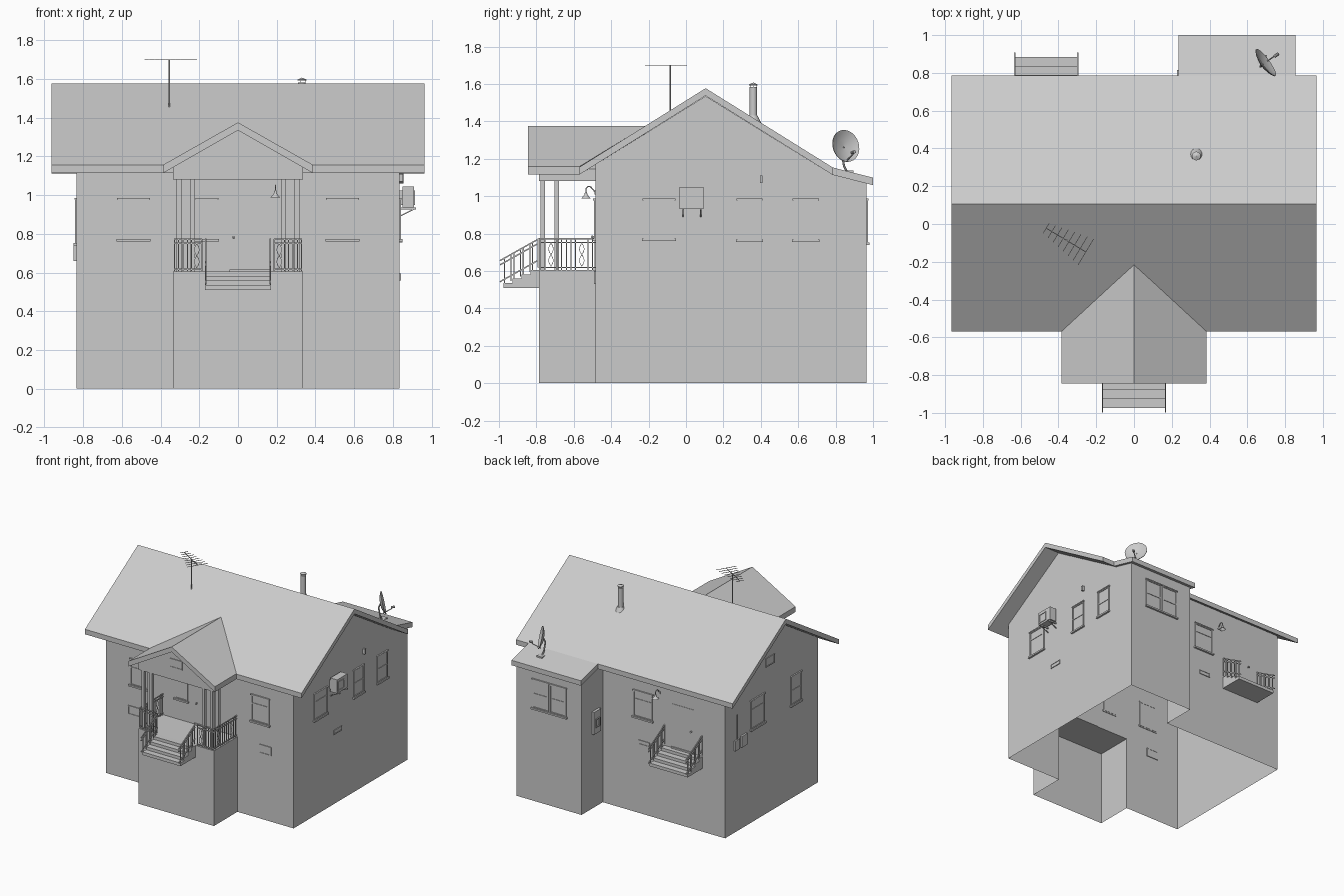
import bpy, bmesh, math
from mathutils import Vector, Matrix

if "Cube" in bpy.data.objects:
    bpy.data.objects.remove(bpy.data.objects["Cube"])

parts = {}
SMOOTH = {"chimney_pipe", "satellite_dish", "wall_lamps", "door_knobs"}


def bm_of(name):
    if name not in parts:
        parts[name] = bmesh.new()
    return parts[name]


def poly(name, pts):
    bm = bm_of(name)
    bm.faces.new([bm.verts.new(p) for p in pts])


def box(name, lo, hi):
    lo, hi = Vector(lo), Vector(hi)
    m = Matrix.Translation((lo + hi) / 2) @ Matrix.Diagonal((*(abs(c) for c in hi - lo), 1))
    bmesh.ops.create_cube(bm_of(name), size=1, matrix=m)


def bridge(name, a, b):
    """Solid between two matching outlines."""
    bm = bm_of(name)
    va, vb = [bm.verts.new(p) for p in a], [bm.verts.new(p) for p in b]
    bm.faces.new(va)
    bm.faces.new(vb[::-1])
    for i in range(len(va)):
        j = (i + 1) % len(va)
        bm.faces.new((va[i], vb[i], vb[j], va[j]))


def rod(name, p, q, r=0.003, n=4):
    p, q = Vector(p), Vector(q)
    m = Matrix.Translation((p + q) / 2) @ (q - p).to_track_quat('Z', 'Y').to_matrix().to_4x4()
    if n == 4:
        m = m @ Matrix.Rotation(math.pi / 4, 4, 'Z')
    bmesh.ops.create_cone(bm_of(name), cap_ends=True, segments=n, radius1=r, radius2=r,
                          depth=(q - p).length, matrix=m)


def path(name, pts, r=0.003, n=6):
    for p, q in zip(pts, pts[1:]):
        rod(name, p, q, r, n)


def lathe(name, profile, origin, axis=(0, 0, 1), n=20):
    bm = bm_of(name)
    m = Matrix.Translation(origin) @ Vector(axis).to_track_quat('Z', 'Y').to_matrix().to_4x4()
    rings = [[bm.verts.new(m @ Vector((r * math.cos(2 * math.pi * i / n), r * math.sin(2 * math.pi * i / n), z)))
              for i in range(n)] for r, z in profile]
    for a, b in zip(rings, rings[1:]):
        for i in range(n):
            bm.faces.new((a[i], a[(i + 1) % n], b[(i + 1) % n], b[i]))


# wall sides: u runs along the wall, d is the distance outward
SIDES = {"front": lambda u, d, z: (u, -0.485 - d, z), "back": lambda u, d, z: (u, 0.695 + d, z),
         "right": lambda u, d, z: (0.835 + d, u, z), "left": lambda u, d, z: (-0.835 - d, u, z),
         "annex": lambda u, d, z: (u, 0.965 + d, z), "annex_side": lambda u, d, z: (0.255 - d, u, z),
         "porch": lambda u, d, z: (u, -0.785 - d, z)}


def wbox(name, side, u0, u1, z0, z1, d0, d1):
    a, b = Vector(SIDES[side](u0, d0, z0)), Vector(SIDES[side](u1, d1, z1))
    box(name, [min(*c) for c in zip(a, b)], [max(*c) for c in zip(a, b)])


def frame(name, side, u0, u1, z0, z1, t, d):
    for a, b, c, e in ((u0, u0 + t, z0, z1), (u1 - t, u1, z0, z1), (u0, u1, z0, z0 + t), (u0, u1, z1 - t, z1)):
        wbox(name, side, a, b, c, e, -0.006, d)


def window(side, u0, u1, z0=0.77, z1=0.98, bar=0.68):
    wbox("window_glass", side, u0, u1, z0, z1, -0.004, 0.002)
    frame("window_frames", side, u0, u1, z0, z1, 0.01, 0.007)
    zb = z0 + (z1 - z0) * bar
    wbox("window_frames", side, u0, u1, zb - 0.005, zb + 0.005, -0.004, 0.006)
    wbox("window_sills", side, u0 - 0.008, u1 + 0.008, z0 - 0.01, z0 + 0.003, -0.004, 0.015)
    wbox("window_sills", side, u0 - 0.005, u1 + 0.005, z1 - 0.003, z1 + 0.006, -0.004, 0.011)


def vent(side, u0, u1, z0, z1):
    wbox("vents", side, u0, u1, z0, z1, -0.004, 0.002)
    frame("vents", side, u0, u1, z0, z1, 0.006, 0.006)


# house walls: open-bottomed shell with rear annex
W, F, B, A = 0.835, -0.485, 0.695, 0.965
poly("walls", [(-W, F, 0), (-0.335, F, 0), (-0.335, F, 0.605), (0.335, F, 0.605),
               (0.335, F, 0), (W, F, 0), (W, F, 1.168), (-W, F, 1.168)])
poly("walls", [(W, y, z) for y, z in ((F, 0), (A, 0), (A, 1.068), (0.785, 1.113), (0.105, 1.535), (F, 1.168))])
poly("walls", [(-W, y, z) for y, z in ((F, 0), (B, 0), (B, 1.168), (0.105, 1.535), (F, 1.168))])
poly("walls", [(-W, B, 0), (0.255, B, 0), (0.255, B, 1.168), (-W, B, 1.168)])
poly("walls", [(0.255, y, z) for y, z in ((B, 0), (A, 0), (A, 1.068), (0.785, 1.113), (B, 1.168))])
poly("walls", [(0.255, A, 0), (W, A, 0), (W, A, 1.068), (0.255, A, 1.068)])

# porch base, deck and gable block
Y = -0.785
poly("porch_base", [(-0.335, Y, 0), (0.335, Y, 0), (0.335, Y, 0.605), (-0.335, Y, 0.605)])
poly("porch_base", [(-0.335, Y, 0.605), (0.335, Y, 0.605), (0.335, F, 0.605), (-0.335, F, 0.605)])
for s in (-0.335, 0.335):
    poly("porch_base", [(s, Y, 0), (s, F, 0), (s, F, 0.605), (s, Y, 0.605)])
gable = [(-0.335, 1.08), (0.335, 1.08), (0.335, 1.146), (0, 1.335), (-0.335, 1.146)]
bridge("porch_gable", [(x, Y, z) for x, z in gable], [(x, F, z) for x, z in gable])

# roofs
main = [(-0.57, 1.155), (0.105, 1.577), (0.785, 1.153), (0.785, 1.113), (0.105, 1.537), (-0.57, 1.115)]
bridge("main_roof", [(-0.965, y, z) for y, z in main], [(0.965, y, z) for y, z in main])
annex = [(0.785, 1.153), (1.0, 1.099), (1.0, 1.059), (0.785, 1.113)]
bridge("annex_roof", [(0.235, y, z) for y, z in annex], [(0.855, y, z) for y, z in annex])
chev = [(-0.385, 1.158, -0.57), (0, 1.376, -0.215), (0.385, 1.158, -0.57),
        (0.385, 1.115, -0.57), (0, 1.335, -0.215), (-0.385, 1.115, -0.57)]
bridge("porch_roof", [(x, -0.845, z) for x, z, y in chev], [(x, y, z) for x, z, y in chev])

# porch posts and railings
R = "porch_railing"


def scroll(axis_pt):
    for s in (-1, 1):
        path(R, [axis_pt(s * 0.013 * math.sin(t * math.pi / 4), 0.625 + 0.0155 * t) for t in range(9)], 0.002, 4)


for s in (-1, 1):
    for x, y in ((0.305, -0.765), (0.235, -0.765), (0.305, -0.69)):
        box("porch_posts", (s * x - 0.012, y - 0.012, 0.605), (s * x + 0.012, y + 0.012, 1.08))
    for z in (0.618, 0.752, 0.773):
        rod(R, (s * 0.328, -0.782, z), (s * 0.328, F, z), 0.005)
        rod(R, (s * 0.185, -0.782, z), (s * 0.328, -0.782, z), 0.005)
    for y in (-0.78, -0.755, -0.69, -0.665, -0.64, -0.615, -0.59, -0.525, -0.50):
        rod(R, (s * 0.328, y, 0.605), (s * 0.328, y, 0.773), 0.004)
    for x in (0.185, 0.24, 0.262, 0.285, 0.307, 0.328):
        rod(R, (s * x, -0.782, 0.605), (s * x, -0.782, 0.773), 0.004)
    for y in (-0.722, -0.557):
        scroll(lambda o, z: (s * 0.328, y + o, z))
    scroll(lambda o, z: (s * 0.213 + o, -0.782, z))

# front and back steps with sloped handrails
for cx, y0, s in ((0, Y, -1), (-0.465, B, 1)):
    prof = [(0, 0.51)]
    for i in range(4):
        zt = 0.535 + 0.0235 * i
        prof += [(0.19 - 0.0475 * i, zt - (0.025 if i == 0 else 0.0235)), (0.19 - 0.0475 * i, zt)]
    prof.append((0, 0.605))
    bridge("steps", [(cx - 0.17, y0 + s * d, z) for d, z in prof], [(cx + 0.17, y0 + s * d, z) for d, z in prof])
    for x in (cx - 0.167, cx + 0.167):
        for z in (0.773, 0.75, 0.66):
            rod("step_rails", (x, y0, z), (x, y0 + s * 0.21, z - 0.118), 0.005)
        for d in (0.005, 0.035, 0.05, 0.085, 0.1, 0.135, 0.15, 0.185):
            rod("step_rails", (x, y0 + s * d, 0.62 - 0.5 * d), (x, y0 + s * d, 0.773 - 0.56 * d), 0.004)

# windows
for s in (-1, 1):
    window("front", s * 0.54 - 0.08, s * 0.54 + 0.08)
window("front", -0.22, -0.105)
window("right", -0.228, -0.062)
window("right", 0.275, 0.405, 0.765, bar=0.5)
window("right", 0.575, 0.705, 0.765, bar=0.5)
window("left", 0.195, 0.37, 0.75)
window("left", -0.27, -0.14, 0.75, bar=0.5)
window("back", -0.19, -0.02)
window("annex", 0.39, 0.535, 0.75, bar=0.5)
window("annex", 0.545, 0.69, 0.75, bar=0.5)

# vents and basement windows
for s in (-1, 1):
    vent("front", s * 0.585 - 0.052, s * 0.585 + 0.052, 0.53, 0.60)
vent("right", 0.02, 0.125, 0.56, 0.595)
vent("back", -0.165, -0.065, 0.555, 0.59)
vent("porch", -0.055, 0.055, 1.18, 1.25)
vent("left", 0.07, 0.18, 1.18, 1.25)

# doors
for side, u0, u1, k in (("front", -0.045, 0.165, -0.023), ("back", -0.56, -0.36, -0.54)):
    wbox("doors", side, u0, u1, 0.612, 0.96, -0.004, 0.003)
    wbox("doors", side, u0, u1, 0.605, 0.617, -0.004, 0.012)
    x, y, z = SIDES[side](k, 0, 0.782)
    ax = (0, -1 if side == "front" else 1, 0)
    lathe("door_knobs", [(0.003, 0), (0.003, 0.01), (0.008, 0.013), (0.008, 0.019), (0.001, 0.023)], (x, y, z), ax, 10)

# gooseneck lamps beside the doors
for side, u in (("front", 0.193), ("back", -0.25)):
    P = SIDES[side]
    path("wall_lamps", [P(u, d, z) for d, z in ((0, 1.02), (0.012, 1.035), (0.025, 1.05), (0.04, 1.052), (0.05, 1.04), (0.05, 1.02))], 0.003)
    lathe("wall_lamps", [(0.005, 0.035), (0.008, 0.02), (0.014, 0.012), (0.025, 0)], P(u, 0.05, 0.988), n=16)
    wbox("wall_lamps", side, u - 0.01, u + 0.01, 1.01, 1.03, 0, 0.005)

# air conditioner on brackets
wbox("air_conditioner", "right", -0.038, 0.095, 0.935, 1.045, 0.015, 0.075)
frame("air_conditioner", "right", -0.03, 0.05, 0.95, 1.025, 0.008, 0.08)
for u in (-0.02, 0.075):
    wbox("conditioner_bracket", "right", u, u + 0.008, 0.925, 0.935, 0, 0.085)
    rod("conditioner_bracket", (0.835, u + 0.004, 0.89), (0.91, u + 0.004, 0.928), 0.004)

# meters, conduit and small wall boxes
wbox("meter_box", "annex_side", 0.745, 0.835, 0.60, 0.78, 0, 0.02)
frame("meter_box", "annex_side", 0.765, 0.815, 0.65, 0.72, 0.008, 0.027)
wbox("meter_box", "left", 0.43, 0.50, 0.66, 0.75, 0, 0.015)
wbox("meter_box", "left", 0.52, 0.58, 0.66, 0.74, 0, 0.012)
rod("meter_box", (-0.84, 0.55, 0.74), (-0.84, 0.55, 0.94), 0.004, 6)
wbox("meter_box", "right", 0.395, 0.41, 1.07, 1.11, 0, 0.018)

# chimney pipe with flashing and cap
lathe("chimney_pipe", [(0.04, 1.395), (0.023, 1.43), (0.02, 1.43), (0.02, 1.583), (0.001, 1.583)], (0.33, 0.36, 0))
lathe("chimney_pipe", [(0.001, 1.592), (0.023, 1.592), (0.023, 1.597), (0.001, 1.607)], (0.33, 0.36, 0))
for a in range(3):
    x, y = 0.33 + 0.017 * math.cos(a * 2.094), 0.36 + 0.017 * math.sin(a * 2.094)
    rod("chimney_pipe", (x, y, 1.58), (x, y, 1.594), 0.002)

# antenna
rod("antenna", (-0.355, -0.085, 1.45), (-0.355, -0.085, 1.70), 0.004, 8)
p, q = Vector((-0.465, -0.022, 1.70)), Vector((-0.255, -0.148, 1.70))
rod("antenna", p, q, 0.003)
across = Vector((0.515, 0.857, 0))
for i in range(8):
    c = p.lerp(q, i / 7)
    h = across * (0.032 + 0.007 * i)
    rod("antenna", c - h, c + h, 0.0022)

# satellite dish with receiver arm and mount
ax = Vector((0.8, 0.58, 0.22)).normalized()
c = Vector((0.685, 0.845, 1.265))
lathe("satellite_dish", [(0.001, -0.004), (0.04, 0.0), (0.07, 0.01), (0.087, 0.018), (0.087, 0.014),
                         (0.07, 0.005), (0.04, -0.005), (0.001, -0.009)], c, ax, 28)
tip = Vector((0.755, 0.895, 1.235))
path("dish_mount", [c + Vector((0.01, 0.01, -0.08)), tip + Vector((-0.01, -0.005, -0.015)), tip], 0.004)
rod("dish_mount", tip - ax * 0.015, tip + ax * 0.012, 0.009, 10)
path("dish_mount", [c - ax * 0.005, c - ax * 0.02 + Vector((0, 0, -0.03)), (0.675, 0.845, 1.16), (0.68, 0.86, 1.13)], 0.006, 8)
box("dish_mount", (0.655, 0.845, 1.122), (0.705, 0.895, 1.137))

# turn every part into an object
for name, bm in parts.items():
    bmesh.ops.remove_doubles(bm, verts=bm.verts, dist=1e-5)
    bmesh.ops.recalc_face_normals(bm, faces=bm.faces)
    me = bpy.data.meshes.new(name)
    bm.to_mesh(me)
    bm.free()
    ob = bpy.data.objects.new(name, me)
    bpy.context.collection.objects.link(ob)
    if name in SMOOTH:
        bpy.ops.object.select_all(action='DESELECT')
        ob.select_set(True)
        bpy.context.view_layer.objects.active = ob
        bpy.ops.object.shade_smooth_by_angle(angle=math.radians(35))
